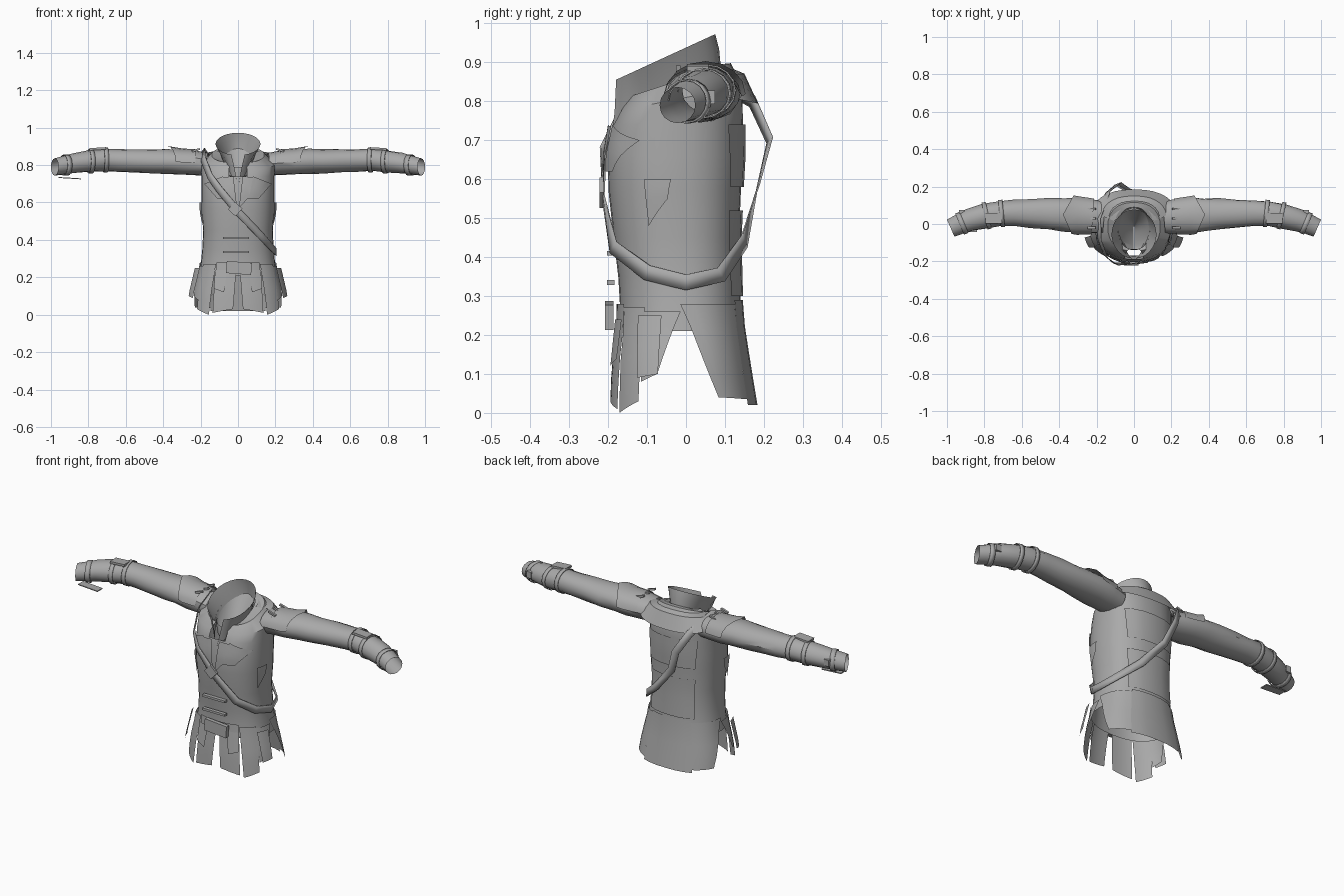
import bpy, math, random
from mathutils import Vector

random.seed(4)
cube = bpy.data.objects.get("Cube")
if cube:
    bpy.data.objects.remove(cube)

cloth = bpy.data.materials.new("grey cloth")
cloth.use_nodes = True
GREY = (0.4, 0.4, 0.4, 1)
cloth.diffuse_color = GREY
cloth.node_tree.nodes["Principled BSDF"].inputs["Base Color"].default_value = GREY


def make(name, verts, faces, thick=0.0):
    me = bpy.data.meshes.new(name)
    me.from_pydata([tuple(v) for v in verts], [], faces)
    me.materials.append(cloth)
    ob = bpy.data.objects.new(name, me)
    bpy.context.collection.objects.link(ob)
    if thick:
        mod = ob.modifiers.new("thickness", 'SOLIDIFY')
        mod.thickness = thick
        mod.offset = 0
    bpy.ops.object.select_all(action='DESELECT')
    ob.select_set(True)
    bpy.context.view_layer.objects.active = ob
    bpy.ops.object.shade_smooth_by_angle(angle=math.radians(35))


def loft(name, rings, closed=True, skip=None, thick=0.0):
    """Skin a list of equally long point rows."""
    n = len(rings[0])
    faces = []
    for r in range(len(rings) - 1):
        for i in range(n if closed else n - 1):
            if skip and skip(r, i):
                continue
            j = (i + 1) % n
            faces.append((r * n + i, r * n + j, r * n + n + j, r * n + n + i))
    make(name, [p for ring in rings for p in ring], faces, thick)


# Body outline: height, half width, front y, back y
BODY = [(0.0, 0.255, -0.192, 0.185), (0.12, 0.238, -0.187, 0.165),
        (0.25, 0.205, -0.172, 0.145), (0.35, 0.195, -0.178, 0.142),
        (0.45, 0.19, -0.19, 0.14), (0.57, 0.2, -0.203, 0.145),
        (0.66, 0.2, -0.205, 0.15), (0.74, 0.2, -0.192, 0.15)]


def section(z):
    z = min(max(z, 0.0), 0.74)
    for a, b in zip(BODY, BODY[1:]):
        if z <= b[0]:
            t = (z - a[0]) / (b[0] - a[0])
            return [a[k] + (b[k] - a[k]) * t for k in (1, 2, 3)]


def oval(hx, yf, yb, deg, power=0.85):
    c, s = math.cos(math.radians(deg)), math.sin(math.radians(deg))
    x = hx * math.copysign(abs(c) ** power, c)
    return x, (yf + yb) / 2 + (yb - yf) / 2 * math.copysign(abs(s) ** power, s)


def body_point(deg, z, off=0.0):
    hx, yf, yb = section(z)
    x, y = oval(hx + off, yf - off, yb + off, deg)
    return Vector((x, y, z))


def front_point(x, z, off):
    """Point on the chest at a given x and z."""
    deg = min(range(180, 361), key=lambda d: abs(body_point(d, z).x - x))
    return Vector((x, body_point(deg, z, off).y, z))


def tilted(hx, yf, yb, z, tilt, angles):
    """Oval ring rising towards the back."""
    pts = [oval(hx, yf, yb, d) for d in angles]
    return [Vector((x, y, z + tilt * y)) for x, y in pts]


# Torso, closing in over the shoulders up to the tilted neck hole
N = 32
degs = [360 * i / N for i in range(N)]
rings = [[body_point(d, z, -0.004) for d in degs] for z in (0.21, 0.28, 0.35, 0.45, 0.57, 0.66, 0.74)]
rings += [tilted(0.198, -0.168, 0.145, 0.81, 0.2, degs),
          tilted(0.14, -0.145, 0.115, 0.86, 0.33, degs),
          tilted(0.085, -0.135, 0.09, 0.855, 0.45, degs)]
loft("torso", rings, skip=lambda r, i: r > 5 and i in (N * 3 // 4 - 1, N * 3 // 4))

# Lining that closes the inside of the neck
loft("neck_lining", [tilted(0.085, -0.135, 0.09, 0.85, 0.45, degs),
                     tilted(0.06, -0.14, 0.03, 0.78, 0.3, degs),
                     tilted(0.004, -0.14, -0.01, 0.72, 0.1, degs)])

# Yoke draped over the upper back
arc = [6 + 168 * i / 14 for i in range(15)]
loft("back_yoke", [tilted(0.1, -0.1, 0.098, 0.868, 0.25, arc),
                   tilted(0.175, -0.1, 0.15, 0.862, 0.06, arc),
                   tilted(0.225, -0.1, 0.185, 0.835, -0.22, arc)], closed=False)

# Standing collar, its front ends running down into the neckline
collar = []
for hx, yf, yb, z, dip, gap, lean in ((0.08, -0.14, 0.09, 0.84, 0.08, 3, 0.055),
                                      (0.1, -0.165, 0.085, 0.895, 0.05, 9, 0.02),
                                      (0.12, -0.185, 0.075, 0.938, 0.0, 17, 0.0)):
    row = []
    for i in range(25):
        x, y = oval(hx, yf, yb, 270 + gap + (360 - 2 * gap) * i / 24, 1)
        ends = max(0, abs(i - 12) - 9) / 3
        row.append(Vector((x, y - lean * ends, z + 0.46 * y - dip * ends)))
    collar.append(row)
loft("collar", collar, closed=False)

# Lapels and chest flaps, laid on the chest
for side, label in ((1, "left"), (-1, "right")):
    def flap(name, corners, off):
        a, b, c, d = [Vector(p) for p in corners]
        rows = []
        for i in range(5):
            left, right = a.lerp(d, i / 4), b.lerp(c, i / 4)
            pts = [left.lerp(right, j / 4) for j in range(5)]
            rows.append([front_point(side * p.x, p.y, off) for p in pts])
        loft(label + "_" + name, rows, closed=False)
    flap("lapel", ((0.025, 0.74), (0.08, 0.735), (0.06, 0.63), (0.005, 0.57)), 0.009)
    flap("chest_flap", ((0.08, 0.74), (0.18, 0.7), (0.11, 0.62), (0.05, 0.62)), 0.006)


def panel(name, a0, a1, top, b0, b1, off, in0=2, in1=2):
    """Hanging cloth between two angles; in0 and in1 narrow the hem."""
    rows = []
    for k in range(5):
        row, t = [], k / 4
        for i in range(7):
            u = i / 6
            lo, hi = a0 + in0 * t, a1 - in1 * t
            z = top + (b0 + (b1 - b0) * u - top) * t
            row.append(body_point(lo + (hi - lo) * u, z, off))
        rows.append(row)
    loft(name, rows, closed=False)


# Skirt
panel("back_skirt", 58, 122, 0.29, 0.02, 0.02, 0.002, 0, 0)
for s, label in ((1, "left"), (-1, "right")):
    def side_panel(name, a0, a1, top, b0, b1, off, in0=2, in1=2):
        panel(label + "_" + name, 270 + s * a0, 270 + s * a1, top, b0, b1, off, s * in0, s * in1)
    side_panel("front_skirt", 1, 30, 0.28, 0.03, 0.01, 0.004, 3, 2)
    side_panel("outer_front_skirt", 31, 60, 0.27, 0.0, 0.03, 0.006, 2, 4)
    side_panel("hip_skirt", 56, 90, 0.26, 0.08, 0.1, 0.004, 2, 17)
    side_panel("hip_flap", 58, 78, 0.25, 0.09, 0.1, 0.03)
    side_panel("back_side_skirt", 90, 148, 0.28, 0.04, 0.035, 0.002, 25, 0)
    side_panel("front_tab", 12, 30, 0.24, 0.12, 0.14, 0.012)
    side_panel("vest_edge", 68, 88, 0.6, 0.48, 0.55, 0.006)
panel("upper_back_panel", 45, 135, 0.74, 0.58, 0.58, 0.003, 6, 6)
panel("lower_back_panel", 50, 130, 0.52, 0.3, 0.3, 0.003)

# Strap from the right shoulder to the left hip, facing outward from the body axis
STRAP = [(-0.19, 0.03, 0.875), (-0.185, -0.08, 0.83), (-0.15, -0.175, 0.74), (-0.1, -0.213, 0.67),
         (0, -0.212, 0.55), (0.12, -0.187, 0.425), (0.18, -0.1, 0.36), (0.205, 0.0, 0.335),
         (0.18, 0.09, 0.355), (0.08, 0.15, 0.44), (-0.04, 0.185, 0.58), (-0.085, 0.215, 0.7),
         (-0.14, 0.17, 0.8)]
path = [Vector(p) for p in STRAP]
edges = [[], []]
for i, p in enumerate(path):
    tangent = (path[(i + 1) % len(path)] - path[i - 1]).normalized()
    out = p - Vector((0, 0, min(p.z, 0.74)))
    w = tangent.cross(out).normalized() * 0.02
    edges[0].append(p - w)
    edges[1].append(p + w)
loft("chest_strap", edges, thick=0.004)


def box(name, loc, size, turn=0):
    bpy.ops.mesh.primitive_cube_add(size=1, location=loc, rotation=(0, turn, 0))
    ob = bpy.context.object
    ob.name, ob.scale = name, size
    ob.data.materials.append(cloth)


# Buckles and front clasps
box("strap_buckle", (-0.015, -0.216, 0.565), (0.055, 0.012, 0.055), 0.75)
box("belt_buckle", (0.005, -0.197, 0.25), (0.135, 0.022, 0.065), 0.08)
for i, z in enumerate((0.41, 0.335)):
    box("front_clasp_%d" % (i + 1), (-0.01, -0.193, z), (0.14, 0.02, 0.012))

# Sleeves: x, y, z, half depth, half height
ARM = [(0.16, 0.035, 0.805, 0.085, 0.06), (0.22, 0.04, 0.812, 0.09, 0.066), (0.3, 0.045, 0.815, 0.095, 0.066),
       (0.38, 0.05, 0.82, 0.088, 0.068), (0.45, 0.053, 0.82, 0.084, 0.064), (0.55, 0.056, 0.823, 0.076, 0.062),
       (0.64, 0.058, 0.825, 0.07, 0.06), (0.72, 0.055, 0.828, 0.066, 0.06), (0.8, 0.042, 0.82, 0.066, 0.058),
       (0.88, 0.02, 0.81, 0.06, 0.054), (0.93, 0.0, 0.8, 0.054, 0.05), (0.98, -0.022, 0.79, 0.05, 0.046)]


def arm_ring(s, k, grow=0.0, shift=0.0, wobble=0.0, n=16):
    x, y, z, ry, rz = ARM[k]
    a, b = ARM[max(k - 1, 0)], ARM[min(k + 1, len(ARM) - 1)]
    d = Vector((b[0] - a[0], b[1] - a[1], 0)).normalized()
    ring = []
    for i in range(n):
        t = 2 * math.pi * i / n
        g = 1 + random.uniform(-wobble, wobble)
        c, h = math.cos(t) * (ry + grow) * g, math.sin(t) * (rz + grow) * g
        ring.append(Vector((s * (x + d.x * shift - d.y * c), y + d.y * shift + d.x * c, z + h)))
    return ring


for s, label in ((1, "left"), (-1, "right")):
    last = len(ARM) - 1
    loft(label + "_sleeve", [arm_ring(s, k, wobble=0.04 if 0 < k < last - 1 else 0)
                             for k in range(len(ARM))])
    # Shoulder cap over the top half of the sleeve
    cap = [arm_ring(s, k, g)[:9] for k, g in ((1, 0.006), (2, 0.008), (3, 0.015))]
    for p in cap[2]:
        p.x -= s * 0.5 * abs(p.y - 0.05)
    loft(label + "_shoulder_cap", cap, closed=False)
    # Forearm straps, wrist band and strap buckle
    for name, k, w, sh in (("upper_forearm_strap", 7, 0.022, -0.012), ("lower_forearm_strap", 8, 0.022, -0.012),
                           ("wrist_band", 10, 0.026, -0.01)):
        loft(label + "_" + name, [arm_ring(s, k, 0.005, sh + e) for e in (-w / 2, w / 2)], thick=0.004)
    box(label + "_forearm_plate", (s * 0.75, 0.03, 0.887), (0.09, 0.055, 0.012), s * 0.06)
    box(label + "_wrist_buckle", (s * 0.92, 0.065, 0.81), (0.03, 0.02, 0.035))
    # Laces where the sleeve joins the shoulder
    for i, y in enumerate((-0.02, 0.03, 0.08)):
        box("%s_shoulder_lace_%d" % (label, i + 1), (s * 0.225, y, 0.88), (0.045, 0.012, 0.01), s * 0.3)

# Loose plate under the right wrist
box("right_wrist_tag", (-0.9, -0.02, 0.73), (0.12, 0.045, 0.005), 0.06)
